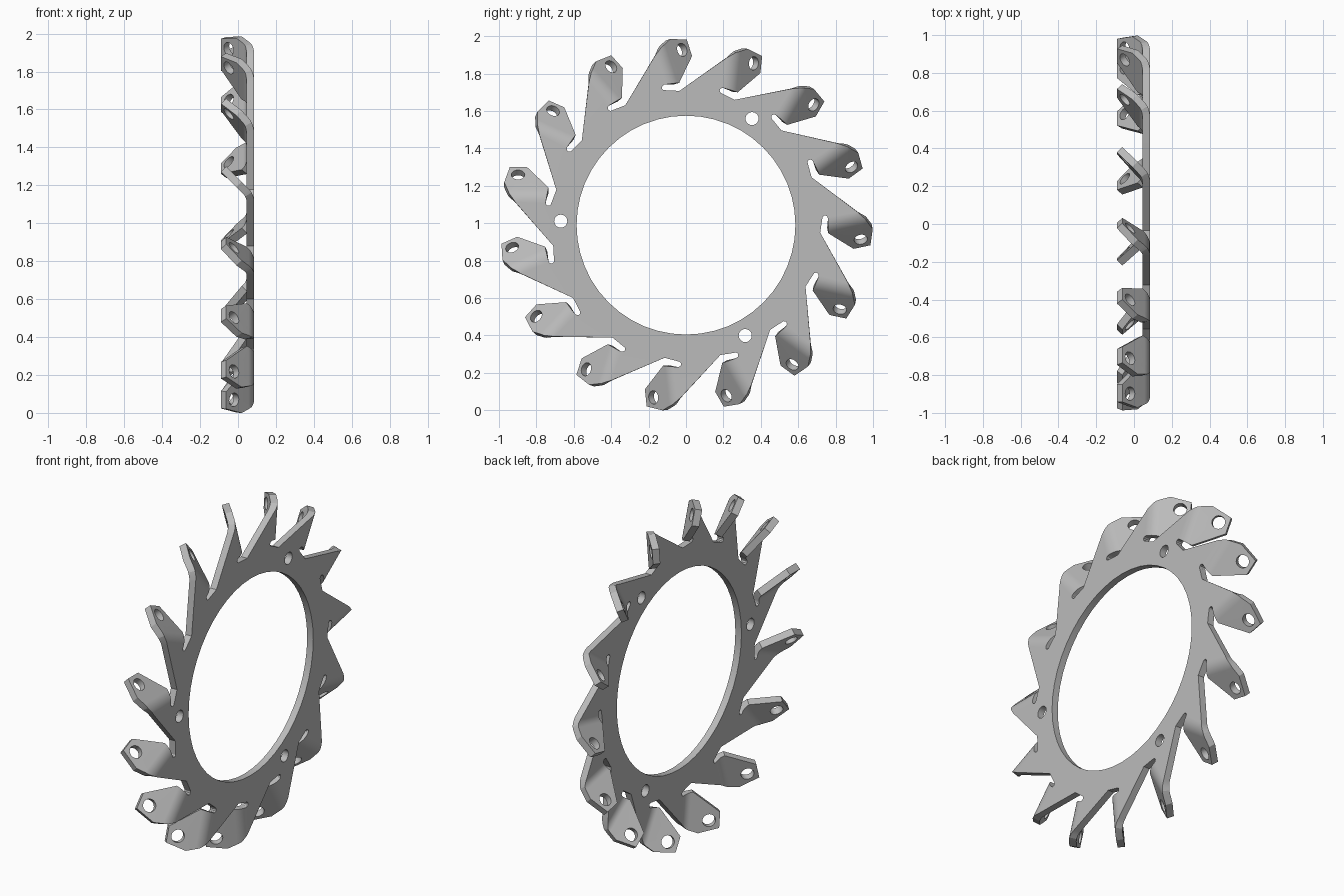
import bpy, bmesh, math
from mathutils import Matrix, Vector

cube = bpy.data.objects.get("Cube")
if cube:
    bpy.data.objects.remove(cube)

TEETH = 15
FACE_X = 0.085          # outer face of the sheet
THICK = 0.04
CENTRE_Z = 0.99
BEND_R = 0.1
BEND = math.radians(45)
ROOT = 0.122            # height of the bend start in the pattern tooth

bm = bmesh.new()


def circle(cy, cz, r, n):
    return [(cy + r * math.cos(math.tau * i / n), cz + r * math.sin(math.tau * i / n)) for i in range(n)]


def sheet(loops):
    """Fill closed 2D loops (outline first, then holes) and return the geometry."""
    verts, edges = [], []
    for loop in loops:
        vs = [bm.verts.new((FACE_X, y, z)) for y, z in loop]
        edges += [bm.edges.new((a, b)) for a, b in zip(vs, vs[1:] + vs[:1])]
        verts += vs
    faces = [g for g in bmesh.ops.triangle_fill(bm, edges=edges, use_beauty=True, normal=(1, 0, 0))["geom"]
             if isinstance(g, bmesh.types.BMFace)]
    all_edges = {e for f in faces for e in f.edges}
    return verts + list(all_edges) + faces


def turn(p, a):
    c, s = math.cos(a), math.sin(a)
    return (c * p[0] - s * p[1], s * p[0] + c * p[1])


def bend(v):
    """Roll a vertex of the flat tab around the bend."""
    s = v.co.z - ROOT
    a = max(0.0, min(s / BEND_R, BEND))
    rest = max(0.0, s - BEND_R * BEND)
    v.co.x = FACE_X - BEND_R * (1 - math.cos(a)) - rest * math.sin(a)
    v.co.z = ROOT + BEND_R * math.sin(a) + rest * math.cos(a)


# Flat ring: saw-tooth outline with relief slots, bore and mounting holes
tooth = [(-0.71, -0.11), (-0.912, ROOT), (-0.75, ROOT),
         (-0.748, 0.112), (-0.741, 0.105), (-0.732, 0.104), (-0.724, 0.109), (-0.72, 0.118)]
step = -math.tau / TEETH
outline = [turn(p, k * step) for k in range(TEETH) for p in tooth]
holes = [circle(*turn((0.67, 0), math.radians(58.2 + 120 * k)), 0.035, 20) for k in range(3)]
sheet([outline, circle(0, 0, 0.585, 48)] + holes)

# Bent tabs, each with one hole
tab = [(-0.912, 0), (-0.946, 0.05), (-0.972, 0.13), (-0.942, 0.245),
       (-0.85, 0.245), (-0.735, 0.09), (-0.75, 0)]
for k in range(TEETH):
    before = set(bm.verts)
    geom = sheet([[(y, s + ROOT) for y, s in tab], circle(-0.898, ROOT + 0.187, 0.036, 20)])
    for i in range(1, 7):
        cut = Vector((0, 0, ROOT + BEND_R * BEND * i / 6))
        geom = bmesh.ops.bisect_plane(bm, geom=geom, plane_co=cut, plane_no=(0, 0, 1), dist=1e-5)["geom"]
    new = [v for v in bm.verts if v not in before]
    for v in new:
        bend(v)
    bmesh.ops.rotate(bm, verts=new, cent=(0, 0, 0), matrix=Matrix.Rotation(k * step, 3, 'X'))

# Weld tabs to ring and face everything outward
bmesh.ops.remove_doubles(bm, verts=bm.verts, dist=1e-4)
bmesh.ops.recalc_face_normals(bm, faces=bm.faces)
if sum(f.normal.x * f.calc_area() for f in bm.faces) < 0:
    bmesh.ops.reverse_faces(bm, faces=bm.faces)
bmesh.ops.translate(bm, verts=bm.verts, vec=(0, 0, CENTRE_Z))

mesh = bpy.data.meshes.new("toothed_ring")
bm.to_mesh(mesh)
bm.free()
ring = bpy.data.objects.new("toothed_ring", mesh)
bpy.context.collection.objects.link(ring)

# Grey metal
grey = bpy.data.materials.new("grey_metal")
grey.use_nodes = True
colour = (0.5, 0.5, 0.5, 1)
grey.diffuse_color = colour
grey.node_tree.nodes["Principled BSDF"].inputs["Base Color"].default_value = colour
mesh.materials.append(grey)

# Sheet thickness, then smooth bends with crisp rims
bpy.ops.object.select_all(action='DESELECT')
ring.select_set(True)
bpy.context.view_layer.objects.active = ring
solid = ring.modifiers.new("thickness", 'SOLIDIFY')
solid.thickness = THICK
solid.offset = -1
solid.use_even_offset = True
bpy.ops.object.modifier_apply(modifier=solid.name)
bpy.ops.object.shade_smooth_by_angle(angle=math.radians(25))
weighted = ring.modifiers.new("weighted_normals", 'WEIGHTED_NORMAL')
weighted.keep_sharp = True
